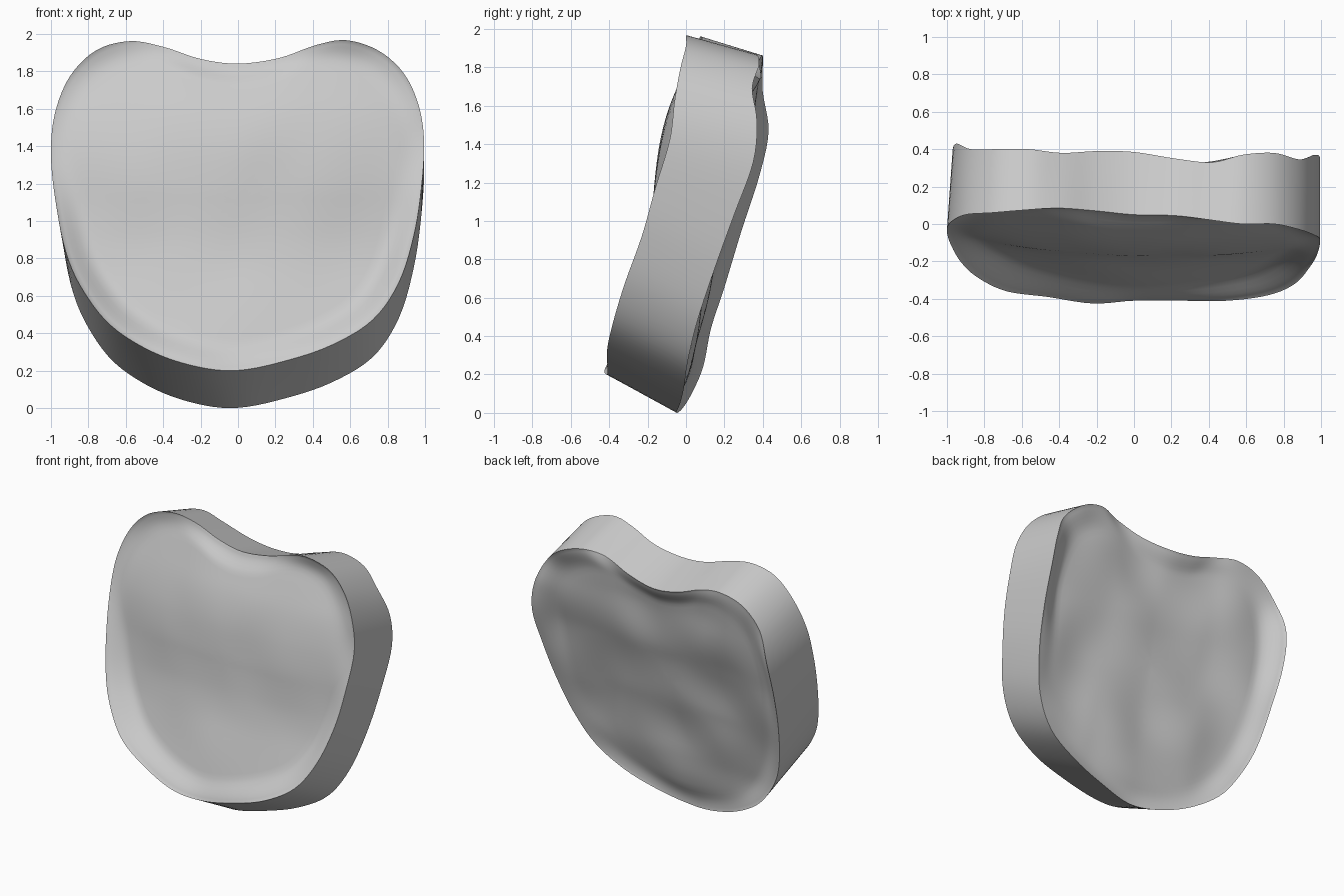
import bpy, bmesh, math
from mathutils import Vector, noise

if "Cube" in bpy.data.objects:
    bpy.data.objects.remove(bpy.data.objects["Cube"])

# Rim control points: x, z of the front rim, y of the front rim, y of the back rim
RIM = [
    (0, .20, -.41, -.05), (.25, .25, -.41, -.03), (.5, .335, -.41, -.01),
    (.72, .47, -.38, .01), (.86, .67, -.32, .06), (.94, .92, -.23, .15),
    (.98, 1.17, -.16, .25), (.995, 1.42, -.085, .35), (.965, 1.62, -.06, .37),
    (.885, 1.79, -.03, .345), (.75, 1.91, 0, .38), (.58, 1.965, 0, .37),
    (.42, 1.94, .02, .33), (.22, 1.87, .045, .35), (0, 1.84, .05, .385),
    (-.2, 1.865, .07, .39), (-.4, 1.93, .085, .38), (-.58, 1.96, .075, .40),
    (-.76, 1.91, .06, .40), (-.9, 1.77, .05, .40), (-.98, 1.57, .01, .43),
    (-1, 1.35, -.04, .38), (-.975, 1.1, -.12, .29), (-.92, .83, -.21, .20),
    (-.83, .63, -.29, .13), (-.68, .44, -.36, .09), (-.46, .30, -.39, .03),
    (-.22, .22, -.425, -.02),
]
# Depth of each face along its middle: z, y
FRONT = [(.2, -.38), (.4, -.32), (.6, -.26), (.8, -.205), (1.0, -.175),
         (1.25, -.165), (1.5, -.115), (1.7, -.04), (1.96, .06)]
BACK = [(0, -.06), (.15, -.01), (.35, .04), (.6, .085), (1.0, .18),
        (1.4, .28), (1.75, .335), (1.9, .36)]
SUB, RINGS = 5, 24


def spline(pts, sub):
    """Closed Catmull-Rom curve."""
    out, n = [], len(pts)
    for i in range(n):
        a, b, c, d = (Vector(pts[(i + k) % n]) for k in (-1, 0, 1, 2))
        for j in range(sub):
            t = j / sub
            out.append(.5 * (2 * b + (c - a) * t + (2 * a - 5 * b + 4 * c - d) * t * t
                             + (3 * b - a - 3 * c + d) * t ** 3))
    return out


def smooth(t):
    t = max(0, min(1, t))
    return t * t * (3 - 2 * t)


def profile(table, z):
    """Averaged interpolation, so the depth curve has no kinks."""
    def lin(v):
        v = max(table[0][0], min(table[-1][0], v))
        for (z0, y0), (z1, y1) in zip(table, table[1:]):
            if v <= z1:
                return y0 + (y1 - y0) * (v - z0) / (z1 - z0)
        return table[-1][1]
    return sum(lin(z + k * .03) for k in range(-4, 5)) / 9


rim = spline(RIM, SUB)
front_rim = [Vector((p[0], p[2], p[1])) for p in rim]
back_rim = []
for x, z, yf, yb in rim:
    drop = .2 - .1 * smooth((z - .4) / 1.4)
    back_rim.append(Vector((x * (.97 if x < 0 else 1), yb, z - drop)))

bm = bmesh.new()


def dished_face(edge, centre_z, table, lip, bow, bump):
    """Concentric rings from the rim to the middle; returns the rim vertices."""
    n, prev, first = len(edge), None, None

    def depth(x, z):
        return (profile(table, z) - .03 * x + bow * x * x
                + bump * noise.noise(Vector((x * 2.5, centre_z * 7, z * 2.5))))

    for r in range(RINGS):
        s = 1 - (r / RINGS) ** 1.5
        w = smooth(.15 + .85 * (1 - s) / lip) if r else 0
        ring = []
        for p in edge:
            x, z = p.x * s, centre_z + (p.z - centre_z) * s
            ring.append(bm.verts.new((x, p.y * (1 - w) + depth(x, z) * w, z)))
        if prev:
            for i in range(n):
                j = (i + 1) % n
                bm.faces.new((prev[i], prev[j], ring[j], ring[i]))
        else:
            first = ring
        prev = ring
    mid = bm.verts.new((0, depth(0, centre_z), centre_z))
    for i in range(n):
        bm.faces.new((prev[i], prev[(i + 1) % n], mid))
    return first


# Front and back dished faces
front = dished_face(front_rim, 1.1, FRONT, .16, .09, .012)
back = dished_face(back_rim, .98, BACK, .16, .03, .03)

# Slanted side wall
count = len(front)
rows = [front]
for k in (1, 2, 3):
    rows.append([bm.verts.new(a.co.lerp(b.co, k / 4)) for a, b in zip(front, back)])
rows.append(back)
for a, b in zip(rows, rows[1:]):
    for i in range(count):
        j = (i + 1) % count
        bm.faces.new((a[i], a[j], b[j], b[i]))

bmesh.ops.recalc_face_normals(bm, faces=bm.faces)
low = min(v.co.z for v in bm.verts)
for v in bm.verts:
    v.co.z -= low
mesh = bpy.data.meshes.new("tilted_slab")
bm.to_mesh(mesh)
bm.free()
slab = bpy.data.objects.new("tilted_slab", mesh)
bpy.context.collection.objects.link(slab)
bpy.context.view_layer.objects.active = slab
slab.select_set(True)
bpy.ops.object.shade_smooth_by_angle(angle=math.radians(40))
